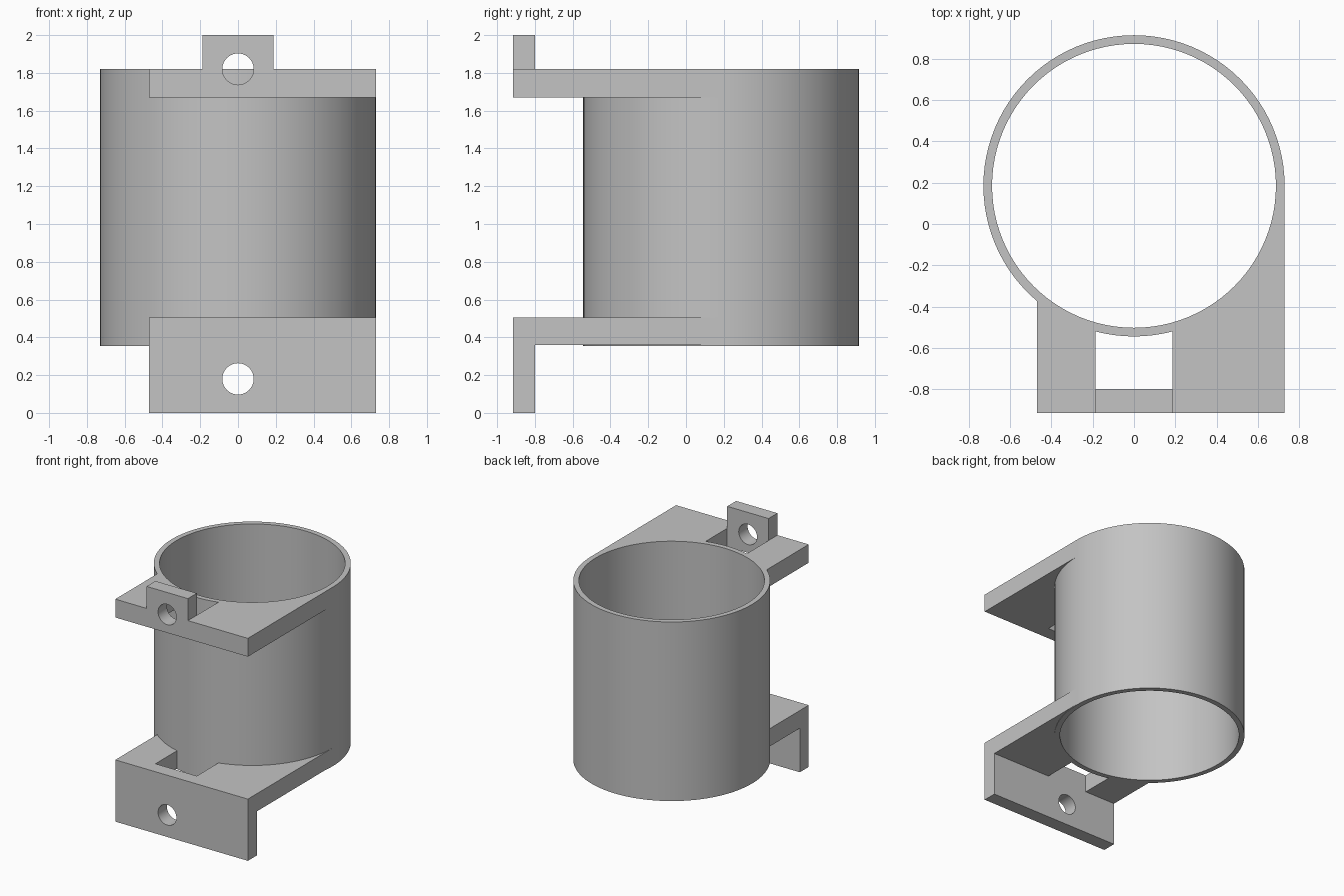
import bpy, bmesh, math
from mathutils import Matrix

cube = bpy.data.objects.get("Cube")
if cube:
    bpy.data.objects.remove(cube, do_unlink=True)

SEG = 96
CY = 0.185                      # tube axis
R_OUT, R_IN = 0.73, 0.688
FRONT, BACK = -0.915, -0.80     # faces of the front flange
LEFT, RIGHT = -0.47, 0.73
HALF = 0.187                    # half width of the window and the tab
LOW, TOP = 0.355, 1.82

grey = bpy.data.materials.new("plain grey")
grey.use_nodes = True
grey.diffuse_color = (0.55, 0.55, 0.55, 1)
grey.node_tree.nodes["Principled BSDF"].inputs["Base Color"].default_value = grey.diffuse_color


def make_object(name, bm):
    bmesh.ops.recalc_face_normals(bm, faces=bm.faces[:])
    mesh = bpy.data.meshes.new(name)
    bm.to_mesh(mesh)
    bm.free()
    mesh.materials.append(grey)
    obj = bpy.data.objects.new(name, mesh)
    bpy.context.collection.objects.link(obj)
    return obj


def prism(name, outline, z0, z1):
    bm = bmesh.new()
    face = bm.faces.new([bm.verts.new((x, y, z0)) for x, y in outline])
    ext = bmesh.ops.extrude_face_region(bm, geom=[face])
    verts = [v for v in ext["geom"] if isinstance(v, bmesh.types.BMVert)]
    bmesh.ops.translate(bm, verts=verts, vec=(0, 0, z1 - z0))
    return make_object(name, bm)


def box(name, x0, x1, z0, z1):
    return prism(name, [(x0, FRONT), (x1, FRONT), (x1, BACK), (x0, BACK)], z0, z1)


def select_only(obj):
    bpy.ops.object.select_all(action='DESELECT')
    obj.select_set(True)
    bpy.context.view_layer.objects.active = obj


def combine(obj, other, operation):
    select_only(obj)
    mod = obj.modifiers.new(operation.lower(), 'BOOLEAN')
    mod.operation, mod.object, mod.solver = operation, other, 'EXACT'
    bpy.ops.object.modifier_apply(modifier=mod.name)
    bpy.data.objects.remove(other, do_unlink=True)


def arc(x_from, x_to, steps):
    # Front part of a circle lying inside the tube wall
    r = 0.71
    a, b = (-math.acos(x / r) for x in (x_from, x_to))
    angles = [a + (b - a) * i / steps for i in range(steps + 1)]
    return [(r * math.cos(t), CY + r * math.sin(t)) for t in angles]


def bracket(name, z0, z1, flange, hole_z):
    # Plate wrapped round the tube, with a window behind the flange
    outline = [(LEFT, FRONT), (RIGHT, FRONT), (RIGHT, CY)]
    outline += arc(0.71, HALF, 24)
    outline += [(HALF, BACK), (-HALF, BACK)]
    outline += arc(-HALF, LEFT, 10)
    plate = prism(name, outline, z0, z1)
    combine(plate, box("flange", *flange), 'UNION')
    # Bolt hole
    bm = bmesh.new()
    bmesh.ops.create_cone(bm, cap_ends=True, segments=48, radius1=0.083,
                          radius2=0.083, depth=0.2,
                          matrix=Matrix.Translation((0, (FRONT + BACK) / 2, hole_z))
                          @ Matrix.Rotation(math.pi / 2, 4, 'X'))
    combine(plate, make_object("hole_cutter", bm), 'DIFFERENCE')
    # Merge coplanar pieces left by the joins
    bm = bmesh.new()
    bm.from_mesh(plate.data)
    bmesh.ops.dissolve_limit(bm, angle_limit=0.01, verts=bm.verts[:], edges=bm.edges[:])
    bm.to_mesh(plate.data)
    bm.free()
    return plate


# Open tube, spun from its wall section
bm = bmesh.new()
section = [(R_IN, LOW), (R_OUT, LOW), (R_OUT, TOP), (R_IN, TOP)]
verts = [bm.verts.new((r, CY, z)) for r, z in section]
edges = [bm.edges.new((verts[i], verts[(i + 1) % 4])) for i in range(4)]
bmesh.ops.spin(bm, geom=verts + edges, cent=(0, CY, 0), axis=(0, 0, 1),
               angle=math.tau, steps=SEG)
bmesh.ops.remove_doubles(bm, verts=bm.verts[:], dist=0.0005)
tube = make_object("tube", bm)

# Upper bracket with a small upright tab, lower bracket with a full-width flange
upper = bracket("upper_bracket", 1.67, TOP, (-HALF, HALF, 1.67, 2.0), TOP)
lower = bracket("lower_bracket", 0.36, 0.505, (LEFT, RIGHT, 0, 0.505), 0.18)

for obj in (tube, upper, lower):
    select_only(obj)
    bpy.ops.object.shade_smooth_by_angle(angle=math.radians(30))
